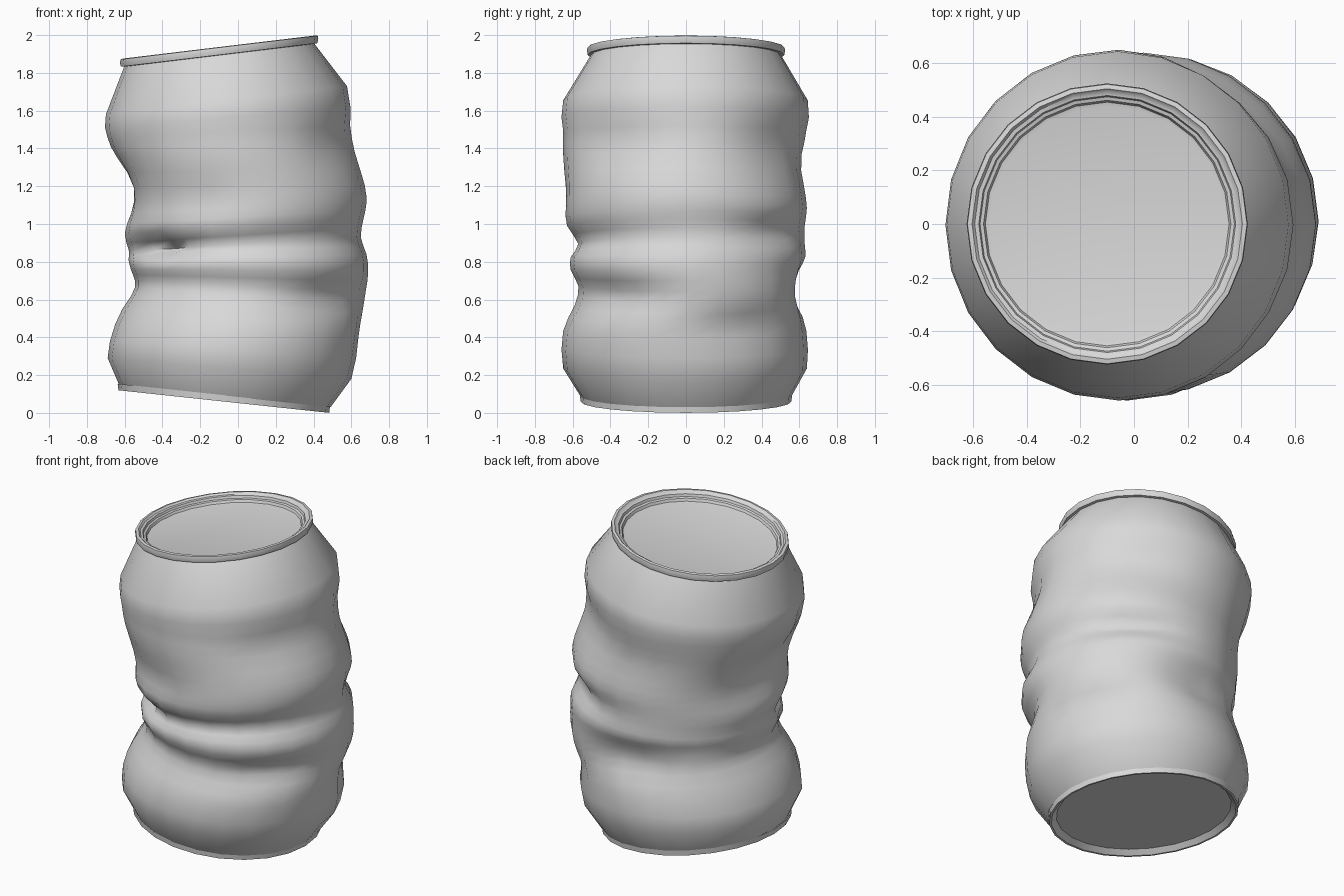
import bpy
import bmesh
from math import cos, sin, exp, radians, tau

SIDES = 24
ANGLES = [tau * i / SIDES for i in range(SIDES)]

cube = bpy.data.objects.get("Cube")
if cube:
    bpy.data.objects.remove(cube, do_unlink=True)

metal = bpy.data.materials.new("light_grey_metal")
metal.use_nodes = True
grey = (0.69, 0.69, 0.69, 1)
metal.diffuse_color = grey
for node in metal.node_tree.nodes:
    if node.type == 'BSDF_PRINCIPLED':
        node.inputs["Base Color"].default_value = grey


def loft(name, rings, cap_start=False, cap_end=False, sharp=40):
    """Skin a stack of closed rings, running up the outside."""
    bm = bmesh.new()
    rows = [[bm.verts.new(p) for p in ring] for ring in rings]
    for low, high in zip(rows, rows[1:]):
        for i in range(SIDES):
            j = (i + 1) % SIDES
            bm.faces.new((low[i], low[j], high[j], high[i]))
    if cap_start:
        bm.faces.new(rows[0][::-1])
    if cap_end:
        bm.faces.new(rows[-1])
    mesh = bpy.data.meshes.new(name)
    bm.to_mesh(mesh)
    bm.free()
    mesh.materials.append(metal)
    obj = bpy.data.objects.new(name, mesh)
    bpy.context.collection.objects.link(obj)
    bpy.ops.object.select_all(action='DESELECT')
    obj.select_set(True)
    bpy.context.view_layer.objects.active = obj
    bpy.ops.object.shade_smooth_by_angle(angle=radians(sharp))
    return obj


def tilted_rings(profile, x, z, slope):
    """Turn a radius/height profile into rings leaning along x."""
    return [[(x + r * cos(a), r * sin(a), z + h + slope * r * cos(a))
             for a in ANGLES] for r, h in profile]


# Crumpled wall: left x, left z, right x, right z, front y, back y
LEVELS = [
    (-.63, .15, .49, .03, -.56, .56),
    (-.69, .29, .60, .18, -.65, .64),
    (-.65, .47, .64, .40, -.65, .64),
    (-.58, .62, .66, .52, -.59, .63),
    (-.56, .70, .68, .64, -.57, .63),
    (-.57, .76, .69, .75, -.61, .63),
    (-.58, .81, .68, .84, -.61, .64),
    (-.58, .86, .65, .93, -.57, .63),
    (-.61, .95, .665, 1.03, -.63, .63),
    (-.61, 1.06, .68, 1.11, -.64, .64),
    (-.64, 1.19, .67, 1.21, -.64, .63),
    (-.68, 1.35, .62, 1.38, -.65, .63),
    (-.70, 1.46, .595, 1.52, -.65, .64),
    (-.70, 1.58, .577, 1.73, -.65, .645),
    (-.60, 1.84, .40, 1.96, -.50, .50),
]

# Dents: direction in degrees, height, spread in degrees, half height, depth
DENTS = [
    (221, .88, 16, .055, .12),
    (180, 1.2, 30, .17, .09),
    (180, .66, 28, .07, .02),
    (247, 1.14, 17, .1, .03),
    (-32, 1.42, 18, .13, .04),
    (52, 1.42, 23, .17, .045),
    (-40, .62, 25, .085, .06),
    (30, .46, 20, .08, .04),
    (50, .96, 22, .06, .055),
    (96, .65, 24, .12, .075),
    (90, 1.32, 25, .1, .02),
]


def between(a, b, c, d):
    """Smooth halfway point of b and c."""
    return tuple((9 * (q + r) - p - s) / 16 for p, q, r, s in zip(a, b, c, d))


def wall_ring(level):
    xl, zl, xr, zr, yf, yb = level
    ring = []
    for a in ANGLES:
        c, s = cos(a), sin(a)
        z = (zl + zr) / 2 + c * (zr - zl) / 2
        push = 0
        for direction, height, spread, half, depth in DENTS:
            turn = (a - radians(direction) + tau / 2) % tau - tau / 2
            push += depth * exp(-(turn / radians(spread)) ** 2
                                - ((z - height) / half) ** 2)
        ring.append(((xl + xr) / 2 + c * ((xr - xl) / 2 - push),
                     (yf + yb) / 2 + s * ((yb - yf) / 2 - push), z))
    return ring


smooth_levels = []
last = len(LEVELS) - 1
for k, level in enumerate(LEVELS):
    smooth_levels.append(level)
    if 0 < k < last - 1:
        smooth_levels.append(between(*LEVELS[k - 1:k + 3]))
loft("can_wall", [wall_ring(v) for v in smooth_levels], sharp=75)

# Rolled top rim with the stepped, sunken lid
lid = [(.49, -.045), (.52, -.042), (.525, -.02), (.522, -.003), (.505, 0),
       (.495, -.012), (.48, -.015), (.475, -.03), (.462, -.034),
       (.455, -.05), (.44, -.054)]
loft("lid_and_rim", tilted_rings(lid, -.1, 1.937, .12), cap_end=True)

# Bottom lip with the recessed base
base = [(.515, .03), (.545, 0), (.558, 0), (.562, .034)]
loft("base_and_lip", tilted_rings(base, -.075, .06, -.107), cap_start=True)
